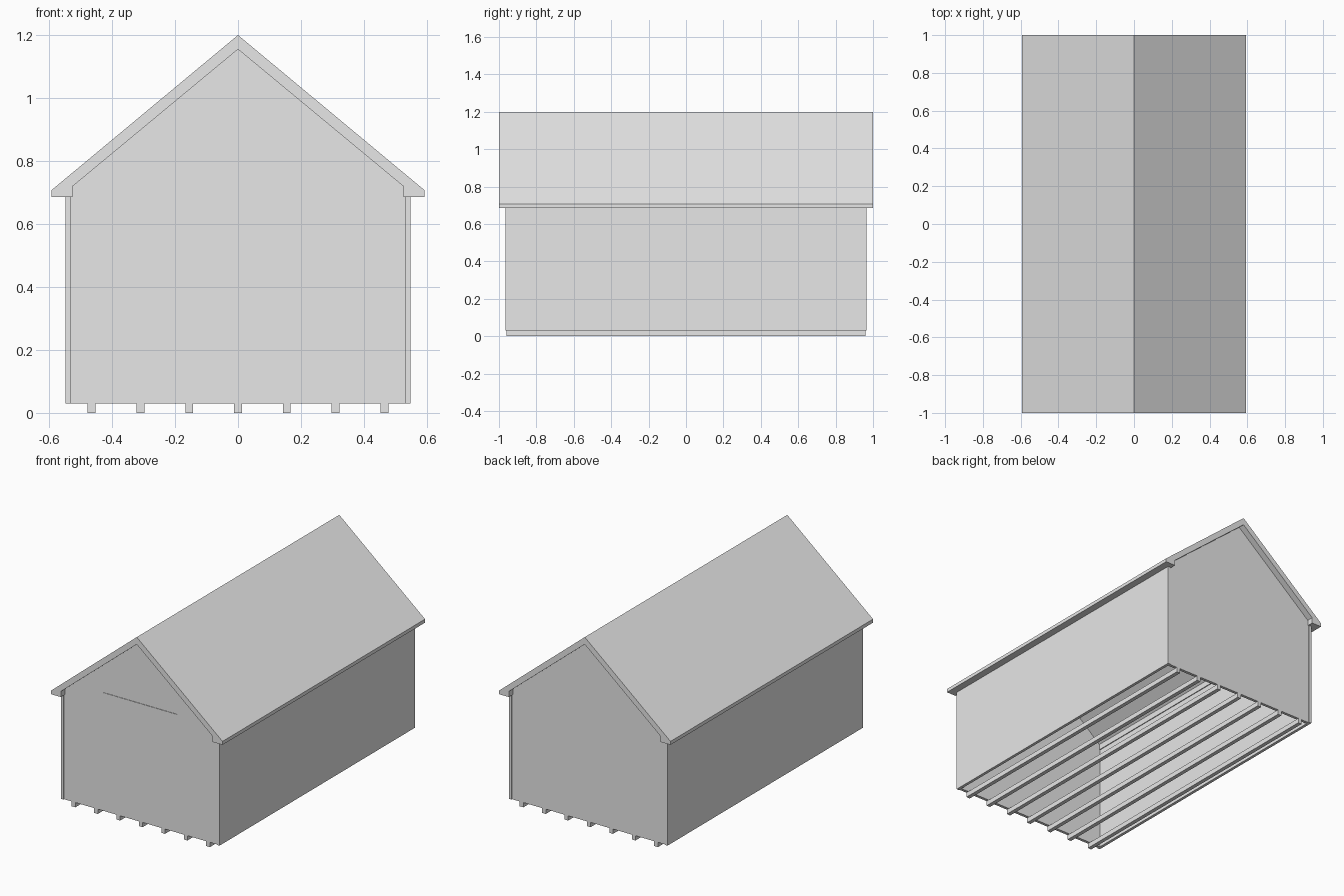
import bpy
import bmesh

if "Cube" in bpy.data.objects:
    bpy.data.objects.remove(bpy.data.objects["Cube"], do_unlink=True)

# Single plain grey for the whole building
GREY = (0.8, 0.8, 0.8, 1.0)
grey = bpy.data.materials.new("light_grey")
grey.use_nodes = True
grey.diffuse_color = GREY
grey.node_tree.nodes["Principled BSDF"].inputs["Base Color"].default_value = GREY


def extrude_profile(name, profile, y0, y1):
    """Solid made from an (x, z) outline swept along y."""
    bm = bmesh.new()
    face = bm.faces.new([bm.verts.new((x, y0, z)) for x, z in profile])
    moved = bmesh.ops.extrude_face_region(bm, geom=[face])["geom"]
    verts = [v for v in moved if isinstance(v, bmesh.types.BMVert)]
    bmesh.ops.translate(bm, verts=verts, vec=(0, y1 - y0, 0))
    bmesh.ops.recalc_face_normals(bm, faces=bm.faces)
    mesh = bpy.data.meshes.new(name)
    bm.to_mesh(mesh)
    bm.free()
    mesh.materials.append(grey)
    obj = bpy.data.objects.new(name, mesh)
    bpy.context.collection.objects.link(obj)
    return obj


def box(name, x0, x1, y0, y1, z0, z1):
    return extrude_profile(name, [(x0, z0), (x1, z0), (x1, z1), (x0, z1)], y0, y1)


def mirrored(half):
    """Close a right-hand outline that starts and ends on the centre line."""
    return half + [(-x, z) for x, z in reversed(half) if x > 0]


floor_z, eave_z, wall_x, wall_y = 0.03, 0.685, 0.548, 0.965
inner_x, gable_y, thick = 0.53, 0.96, 0.018

# Roof: folded slab with square-cut eaves
roof_half = [(0, 1.155), (0.525, 0.72), (0.525, eave_z),
             (0.593, eave_z), (0.593, 0.707), (0, 1.2)]
extrude_profile("roof", mirrored(roof_half), -1, 1)

# Side walls
for side, s in (("left", 1), ("right", -1)):
    x0, x1 = sorted((s * inner_x, s * wall_x))
    box(side + "_wall", x0, x1, -wall_y, wall_y, floor_z, eave_z + 0.005)

# Gable walls, left open underneath
gable_half = [(0, floor_z), (inner_x, floor_z), (inner_x, 0.718), (0, 1.157)]
gable = mirrored(gable_half[:3]) 
gable = [(inner_x, floor_z), (inner_x, 0.718), (0, 1.157),
         (-inner_x, 0.718), (-inner_x, floor_z)]
extrude_profile("front_gable_wall", gable, -gable_y, -gable_y + thick)
extrude_profile("back_gable_wall", gable, gable_y - thick, gable_y)

# Flat board on the front gable
box("front_board", -0.257, 0.255, -gable_y - 0.003, -gable_y + 0.002, 0.663, 0.77)

# Floor joists running lengthwise
for i in range(7):
    x = (i - 3) * 0.155
    box("joist_%d" % (i + 1), x - 0.0125, x + 0.0125, -gable_y, gable_y, 0, floor_z)
